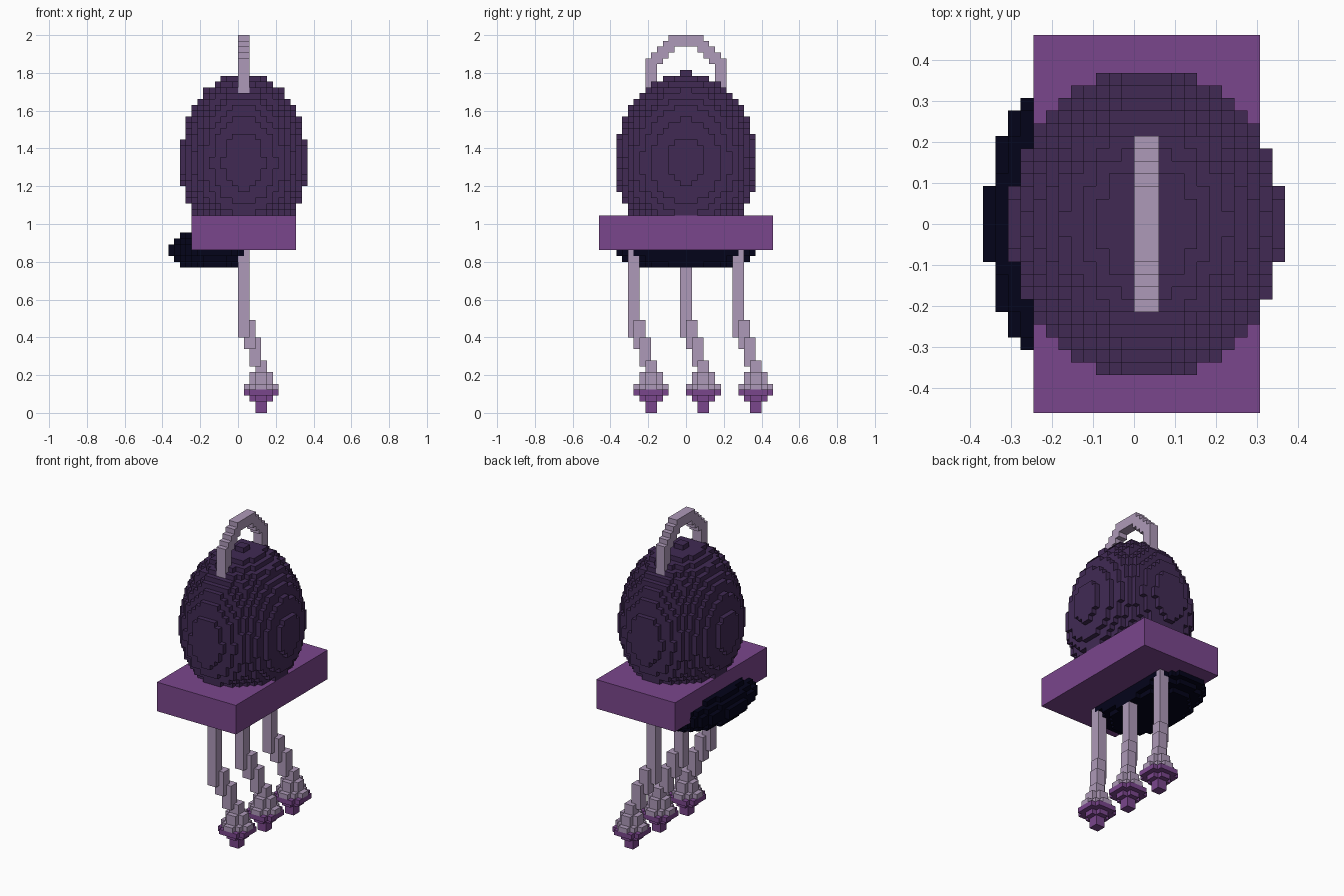
import bpy
import bmesh
import math
from mathutils import Vector

V = 2 / 65  # edge length of one block

if "Cube" in bpy.data.objects:
    bpy.data.objects.remove(bpy.data.objects["Cube"], do_unlink=True)


def material(name, rgb):
    m = bpy.data.materials.new(name)
    m.use_nodes = True
    m.diffuse_color = (*rgb, 1)
    bsdf = m.node_tree.nodes["Principled BSDF"]
    bsdf.inputs["Base Color"].default_value = (*rgb, 1)
    bsdf.inputs["Roughness"].default_value = 0.8
    return m


DARK_PURPLE = material("dark purple", (0.052, 0.023, 0.088))
PURPLE = material("purple", (0.195, 0.061, 0.265))
LILAC = material("pale lilac", (0.42, 0.32, 0.48))
NAVY = material("midnight navy", (0.001, 0.001, 0.010))

# Each direction with two in-plane axes, ordered so the face looks outward
SIDES = []
for axis in range(3):
    for sign in (1, -1):
        n, u, w = Vector(), Vector(), Vector()
        n[axis], u[(axis + 1) % 3], w[(axis + 2) % 3] = sign, 1, 1
        SIDES.append((n, u, w) if sign > 0 else (n, w, u))


def add_object(name, bm, mat):
    me = bpy.data.meshes.new(name)
    bm.to_mesh(me)
    bm.free()
    me.materials.append(mat)
    bpy.context.collection.objects.link(bpy.data.objects.new(name, me))


def block_object(name, cells, mat):
    """Build the outer skin of a set of unit blocks given by lower corners."""
    bm = bmesh.new()
    for c in cells:
        mid = Vector(c) + Vector((0.5, 0.5, 0.5))
        for n, u, w in SIDES:
            if (c[0] + int(n.x), c[1] + int(n.y), c[2] + int(n.z)) in cells:
                continue
            o = mid + n / 2
            ring = (o - u / 2 - w / 2, o + u / 2 - w / 2,
                    o + u / 2 + w / 2, o - u / 2 + w / 2)
            bm.faces.new([bm.verts.new(p * V) for p in ring])
    bmesh.ops.remove_doubles(bm, verts=bm.verts, dist=V * 0.01)
    add_object(name, bm, mat)


def box_object(name, lo, hi, mat):
    """Build one plain box from two corners in block units."""
    bm = bmesh.new()
    bmesh.ops.create_cube(bm, size=1)
    for v in bm.verts:
        v.co = [((a + b) / 2 + t * (b - a)) * V for a, b, t in zip(lo, hi, v.co)]
    add_object(name, bm, mat)


def disc(cx, cy, z0, z1, rx, ry):
    """Blocks of an upright oval column."""
    k = math.ceil(max(rx, ry)) + 1
    return {(cx + i, cy + j, z)
            for i in range(-k, k) for j in range(-k, k) for z in range(z0, z1)
            if ((i + 0.5) / rx) ** 2 + ((j + 0.5) / ry) ** 2 <= 1}


# Arched carrying handle with straight ends
handle = set()
for y in range(-7, 7):
    for z in range(54, 65):
        rho = math.hypot(y + 0.5, max(z + 0.5 - 58, 0))
        if 4.9 < rho < 7.05:
            handle |= {(0, y, z), (1, y, z)}
block_object("top_handle", handle, LILAC)

# Egg-shaped body: widest at level 43, taller above than below
egg = set()
for z in range(34, 59):
    d = z + 0.5 - 43
    s = math.sqrt(1 - (d / (15.6 if d > 0 else 14.0)) ** 2)
    egg |= disc(1, 0, z, z + 1, 10.9 * s, 12.2 * s)
block_object("egg_body", egg - handle, DARK_PURPLE)

# Flat slab the body stands on
box_object("base_slab", (-8, -15, 28), (10, 15, 34), PURPLE)

# Oval dish set into the underside and one edge of the slab
dish = set()
for step, s in enumerate((1.0, 0.91, 0.75)):
    for z in (28 + step, 27 - step):
        dish |= {c for c in disc(-4, 0, z, z + 1, 7.8 * s, 12.2 * s) if c[0] < 2}
block_object("under_dish", dish, NAVY)

# Three legs, each stepping diagonally down to a spread foot
for name, y in (("front", -9), ("middle", 0), ("back", 9)):
    leg = set()
    for shift, z0, z1 in ((0, 13, 28), (1, 11, 16), (2, 8, 13), (3, 4, 9)):
        leg |= disc(1 + shift, y + shift, z0, z1, 1, 1)
    leg |= disc(4, y + 3, 5, 7, 1.7, 1.7) | disc(4, y + 3, 4, 5, 2.7, 2.7)
    block_object(name + "_leg", leg, LILAC)
    foot = (disc(4, y + 3, 3, 4, 3, 3) | disc(4, y + 3, 2, 3, 1.7, 1.7)
            | disc(4, y + 3, 0, 2, 1, 1))
    block_object(name + "_foot", foot, PURPLE)
